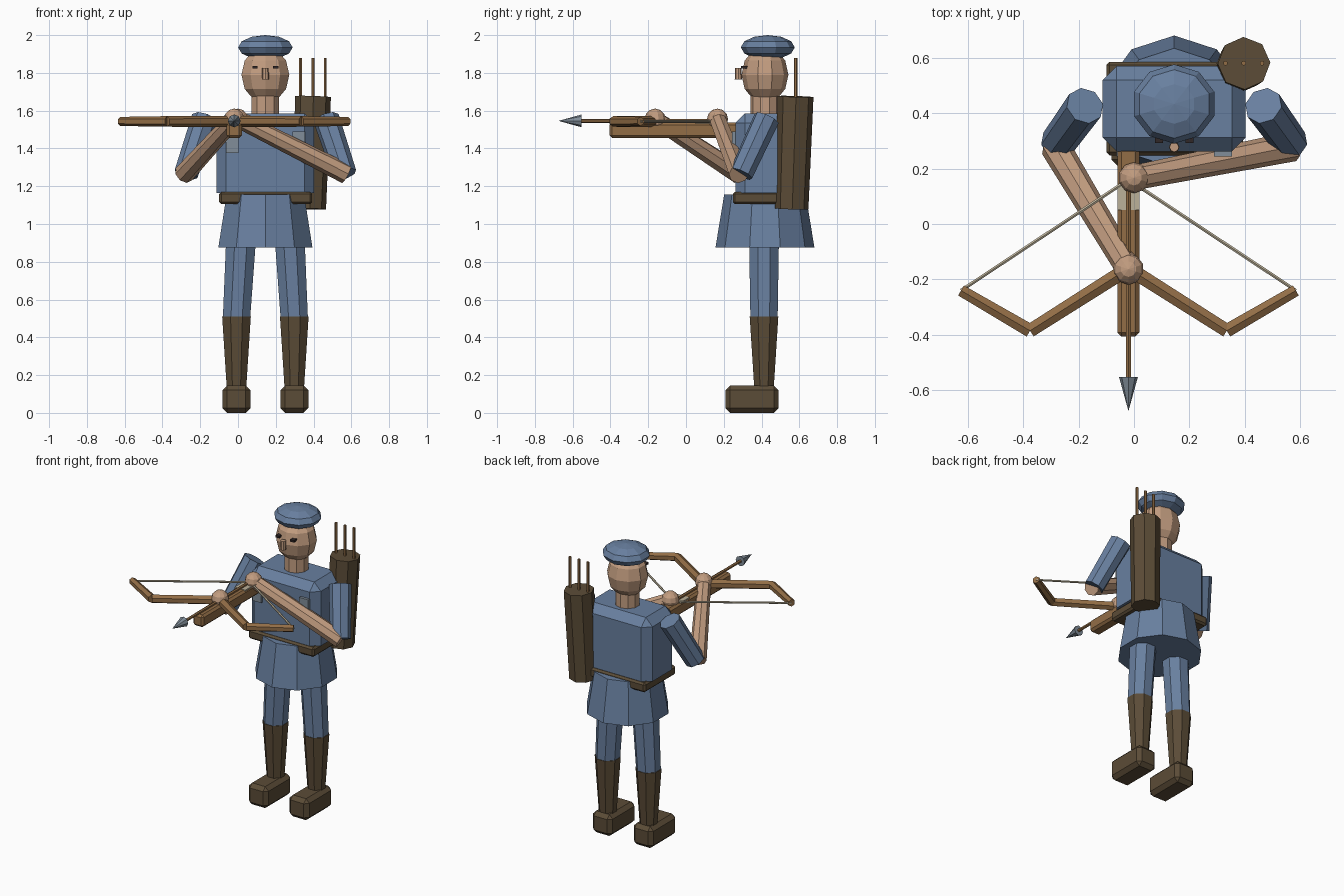
import bpy, bmesh, math
from mathutils import Vector, Matrix

if "Cube" in bpy.data.objects:
    bpy.data.objects.remove(bpy.data.objects["Cube"])


def mat(name, rgb):
    m = bpy.data.materials.new(name)
    m.diffuse_color = (*rgb, 1)
    m.use_nodes = True
    m.node_tree.nodes["Principled BSDF"].inputs["Base Color"].default_value = m.diffuse_color
    return m


BLUE = mat("blue_cloth", (0.14, 0.215, 0.35))
SKIN = mat("skin", (0.54, 0.335, 0.215))
WOOD = mat("bow_wood", (0.29, 0.155, 0.062))
LEATHER = mat("dark_leather", (0.105, 0.072, 0.038))
CREAM = mat("string_cream", (0.50, 0.44, 0.32))
STEEL = mat("steel", (0.22, 0.27, 0.32))
DARK = mat("eye_dark", (0.03, 0.02, 0.02))

CX, CY = 0.145, 0.418  # body axis


def finish(bm, name, material):
    bmesh.ops.recalc_face_normals(bm, faces=bm.faces)
    me = bpy.data.meshes.new(name)
    bm.to_mesh(me)
    bm.free()
    me.materials.append(material)
    ob = bpy.data.objects.new(name, me)
    bpy.context.scene.collection.objects.link(ob)
    return ob


def rod(name, a, b, r1, r2, n, material, spin=0.0):
    """Tapered prism from point a to point b."""
    a, b = Vector(a), Vector(b)
    d = b - a
    bm = bmesh.new()
    bmesh.ops.create_cone(bm, cap_ends=True, segments=n, radius1=r1, radius2=r2, depth=d.length)
    q = d.to_track_quat('Z', 'Y').to_matrix().to_4x4()
    bm.transform(Matrix.Translation((a + b) / 2) @ q @ Matrix.Rotation(spin, 4, 'Z'))
    return finish(bm, name, material)


def box(name, lo, hi, material, bevel=0.0, keep=lambda e: True):
    """Box between two corners, with chosen edges chamfered."""
    lo, hi = Vector(lo), Vector(hi)
    bm = bmesh.new()
    bmesh.ops.create_cube(bm, size=1)
    bm.transform(Matrix.Translation((lo + hi) / 2) @ Matrix.Diagonal((*(hi - lo), 1)))
    if bevel:
        edges = [e for e in bm.edges if keep(e)]
        bmesh.ops.bevel(bm, geom=edges, offset=bevel, segments=1, affect='EDGES')
    return finish(bm, name, material)


def ball(name, c, size, seg, rings, material):
    bm = bmesh.new()
    bmesh.ops.create_uvsphere(bm, u_segments=seg, v_segments=rings, radius=1)
    bm.transform(Matrix.Translation(c) @ Matrix.Diagonal((*size, 1)))
    return finish(bm, name, material)


# Head, face and cap
rod("neck", (CX, CY, 1.54), (CX, CY, 1.69), 0.077, 0.077, 10, SKIN)
ball("head", (CX, CY, 1.79), (0.133, 0.124, 0.15), 10, 6, SKIN)
ball("cap", (CX, 0.433, 1.935), (0.152, 0.143, 0.065), 10, 6, BLUE)
rod("nose", (CX, 0.277, 1.765), (CX, 0.277, 1.825), 0.019, 0.017, 8, SKIN)
for s, side in ((-1, "left"), (1, "right")):
    ex = CX + s * 0.055
    box(side + "_eye", (ex - 0.014, 0.292, 1.822), (ex + 0.014, 0.325, 1.836), DARK)

# Torso: chamfered everywhere but the bottom edges
box("torso", (-0.113, 0.262, 1.165), (0.403, 0.57, 1.585), BLUE, 0.05,
    lambda e: max(v.co.z for v in e.verts) > 1.5)
box("belt", (-0.10, 0.248, 1.105), (0.393, 0.585, 1.17), LEATHER, 0.012)
rod("tunic_skirt", (CX, CY, 0.875), (CX, CY, 1.155), 0.262, 0.216, 10, BLUE)
for s, side in ((-1, "left"), (1, "right")):
    px = CX + s * 0.176
    box(side + "_chest_plate", (px - 0.033, 0.244, 1.375), (px + 0.033, 0.264, 1.49), STEEL)

# Legs and boots, mirrored about the body axis
for s, side in ((-1, "left"), (1, "right")):
    fx = CX + s * 0.153
    rod(side + "_leg", (fx, 0.413, 0.50), (CX + s * 0.13, 0.413, 0.90), 0.078, 0.085, 8, BLUE, math.pi / 8)
    rod(side + "_boot_shaft", (fx, 0.413, 0.12), (fx, 0.413, 0.51), 0.055, 0.082, 8, LEATHER, math.pi / 8)
    box(side + "_boot_foot", (fx - 0.074, 0.208, 0), (fx + 0.074, 0.49, 0.145), LEATHER, 0.025)

# Arms reaching to the two hands on the weapon
hands = {-1: (-0.02, -0.163, 1.555), 1: (0.0, 0.167, 1.555)}
for s, side in ((-1, "left"), (1, "right")):
    shoulder = (CX + s * 0.322, 0.427, 1.558)
    elbow = (CX + s * 0.42, 0.292, 1.265)
    rod(side + "_upper_arm", shoulder, elbow, 0.07, 0.064, 8, BLUE)
    rod(side + "_forearm", (CX + s * 0.43, 0.28, 1.265), hands[s], 0.054, 0.045, 8, SKIN)
    ball(side + "_hand", hands[s], (0.056, 0.056, 0.056), 10, 6, SKIN)

# Crossbow stock with a pale plate under the string hand
BX, BZ = -0.02, 1.543
box("stock", (BX - 0.04, -0.405, 1.455), (BX + 0.04, 0.275, 1.538), WOOD, 0.014)
box("string_plate", (BX - 0.04, 0.05, 1.532), (BX + 0.04, 0.14, 1.541), CREAM)

# Angled bow limbs and string
for s, side in ((-1, "left"), (1, "right")):
    root = (BX, -0.16, BZ)
    bend = (BX + s * 0.355, -0.385, BZ)
    tip = (BX + s * 0.604, -0.24, BZ)
    rod(side + "_inner_limb", root, bend, 0.03, 0.028, 6, WOOD)
    rod(side + "_outer_limb", bend, tip, 0.028, 0.024, 6, WOOD)
    rod(side + "_bowstring", tip, (BX, 0.16, BZ), 0.007, 0.007, 6, CREAM)

# Loaded bolt
rod("bolt_shaft", (BX, 0.16, 1.546), (BX, -0.57, 1.546), 0.01, 0.01, 6, WOOD)
rod("bolt_head", (BX, -0.552, 1.546), (BX, -0.675, 1.546), 0.034, 0.0, 8, STEEL)

# Quiver with spare bolts
rod("quiver", (0.378, 0.56, 1.08), (0.397, 0.58, 1.675), 0.088, 0.095, 8, LEATHER)
for i in range(3):
    x = 0.33 + 0.066 * i
    rod("spare_bolt_%d" % (i + 1), (x, 0.58, 1.6), (x, 0.58, 1.88), 0.009, 0.009, 6, WOOD)
